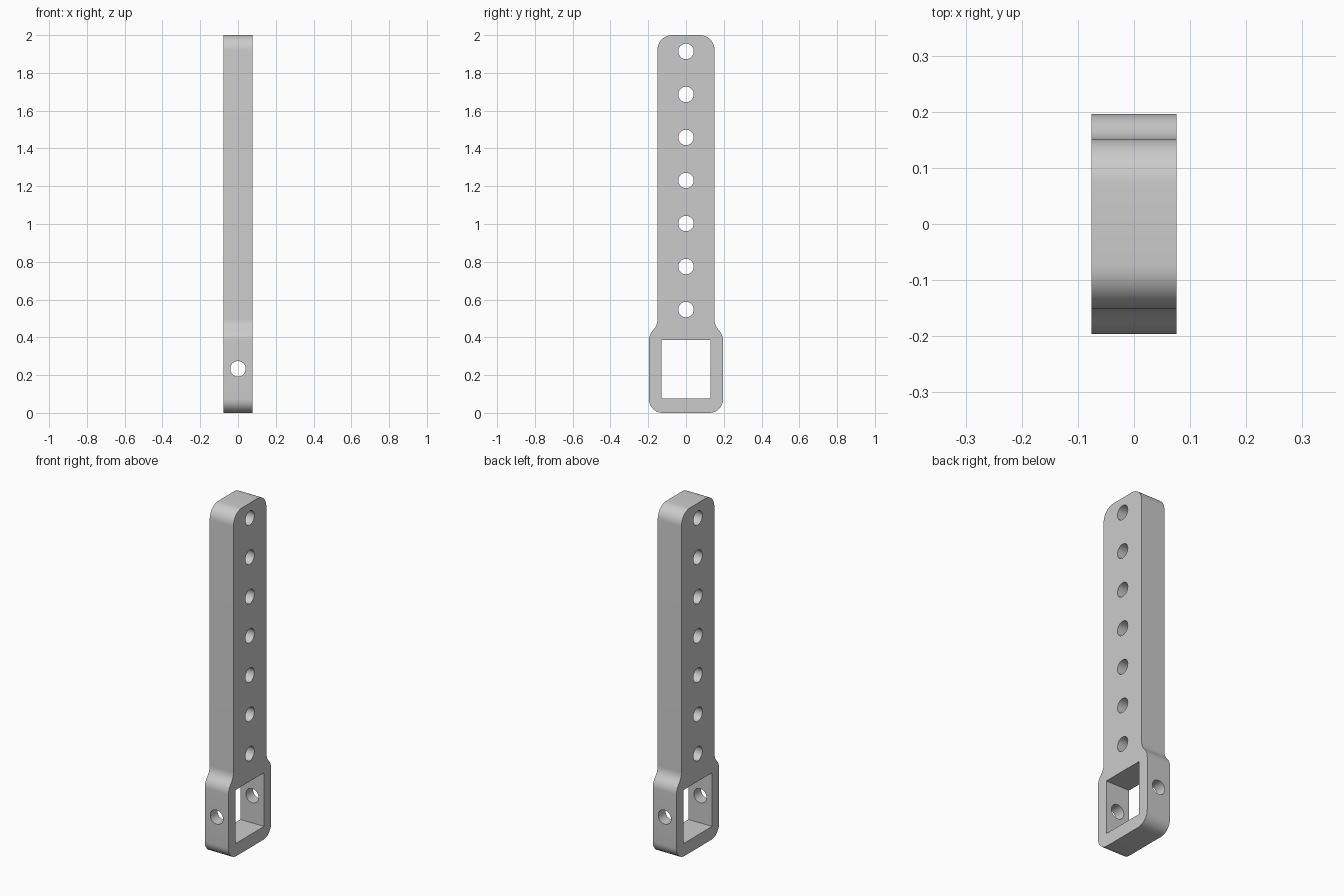
import bpy, bmesh, math
from mathutils import Vector

if "Cube" in bpy.data.objects:
    bpy.data.objects.remove(bpy.data.objects["Cube"])

HALF = 0.076  # half thickness along x

grey = bpy.data.materials.new("plain grey")
grey.diffuse_color = (0.6, 0.6, 0.6, 1)
grey.use_nodes = True
grey.node_tree.nodes["Principled BSDF"].inputs["Base Color"].default_value = grey.diffuse_color


def fillet(points, steps=10):
    """Round each (y, z, radius) corner of a closed outline."""
    out = []
    for i, (y, z, r) in enumerate(points):
        p = Vector((y, z))
        a = (Vector(points[i - 1][:2]) - p).normalized()
        b = (Vector(points[(i + 1) % len(points)][:2]) - p).normalized()
        half = a.angle(b) / 2
        start = p + a * (r / math.tan(half))
        centre = p + (a + b).normalized() * (r / math.sin(half))
        arm = start - centre
        sweep = (p + b * (r / math.tan(half)) - centre).angle(arm)
        turn = 1 if a.x * b.y - a.y * b.x < 0 else -1
        for k in range(steps + 1):
            t = turn * sweep * k / steps
            c, s = math.cos(t), math.sin(t)
            out.append(centre + Vector((arm.x * c - arm.y * s, arm.x * s + arm.y * c)))
    return out


def prism(name, outline, depth, axis="x"):
    """Extrude a 2D outline symmetrically along x or y."""
    bm = bmesh.new()
    def place(p, d):
        return (d, p[0], p[1]) if axis == "x" else (p[0], d, p[1])
    face = bm.faces.new([bm.verts.new(place(p, -depth)) for p in outline])
    ext = bmesh.ops.extrude_face_region(bm, geom=[face])
    offset = Vector((2 * depth, 0, 0)) if axis == "x" else Vector((0, 2 * depth, 0))
    bmesh.ops.translate(bm, vec=offset,
                        verts=[v for v in ext["geom"] if isinstance(v, bmesh.types.BMVert)])
    bmesh.ops.recalc_face_normals(bm, faces=bm.faces)
    mesh = bpy.data.meshes.new(name)
    bm.to_mesh(mesh)
    bm.free()
    mesh.materials.append(grey)
    obj = bpy.data.objects.new(name, mesh)
    bpy.context.collection.objects.link(obj)
    return obj


def circle(z, r=0.041, n=40):
    return [(r * math.cos(math.tau * k / n), z + r * math.sin(math.tau * k / n))
            for k in range(n)]


# Arm outline: wide socket end, flared neck, long bar with rounded tip
right = [(0.196, 0, 0.072), (0.196, 0.412, 0.08), (0.151, 0.466, 0.08), (0.151, 2, 0.078)]
left = [(-y, z, r) for y, z, r in reversed(right)]
arm = prism("perforated_arm", fillet(right + left), HALF)

# Cutters: square window, row of bar holes, cross hole through the socket
cutters = [prism("window_cutter", [(-0.13, 0.075), (0.13, 0.075), (0.13, 0.386), (-0.13, 0.386)], 0.2)]
cutters += [prism("bar_hole_cutter", circle(0.547 + 0.2278 * i), 0.2) for i in range(7)]
cutters.append(prism("cross_hole_cutter", circle(0.233), 0.4, "y"))

bpy.context.view_layer.objects.active = arm
for cutter in cutters:
    cutter.hide_render = True
    mod = arm.modifiers.new("cut", "BOOLEAN")
    mod.operation = "DIFFERENCE"
    mod.solver = "EXACT"
    mod.object = cutter
    bpy.ops.object.modifier_apply(modifier=mod.name)
for cutter in cutters:
    bpy.data.objects.remove(cutter)

# Smooth curves, crisp edges
bpy.ops.object.select_all(action="DESELECT")
arm.select_set(True)
bpy.ops.object.shade_smooth_by_angle(angle=math.radians(30))
